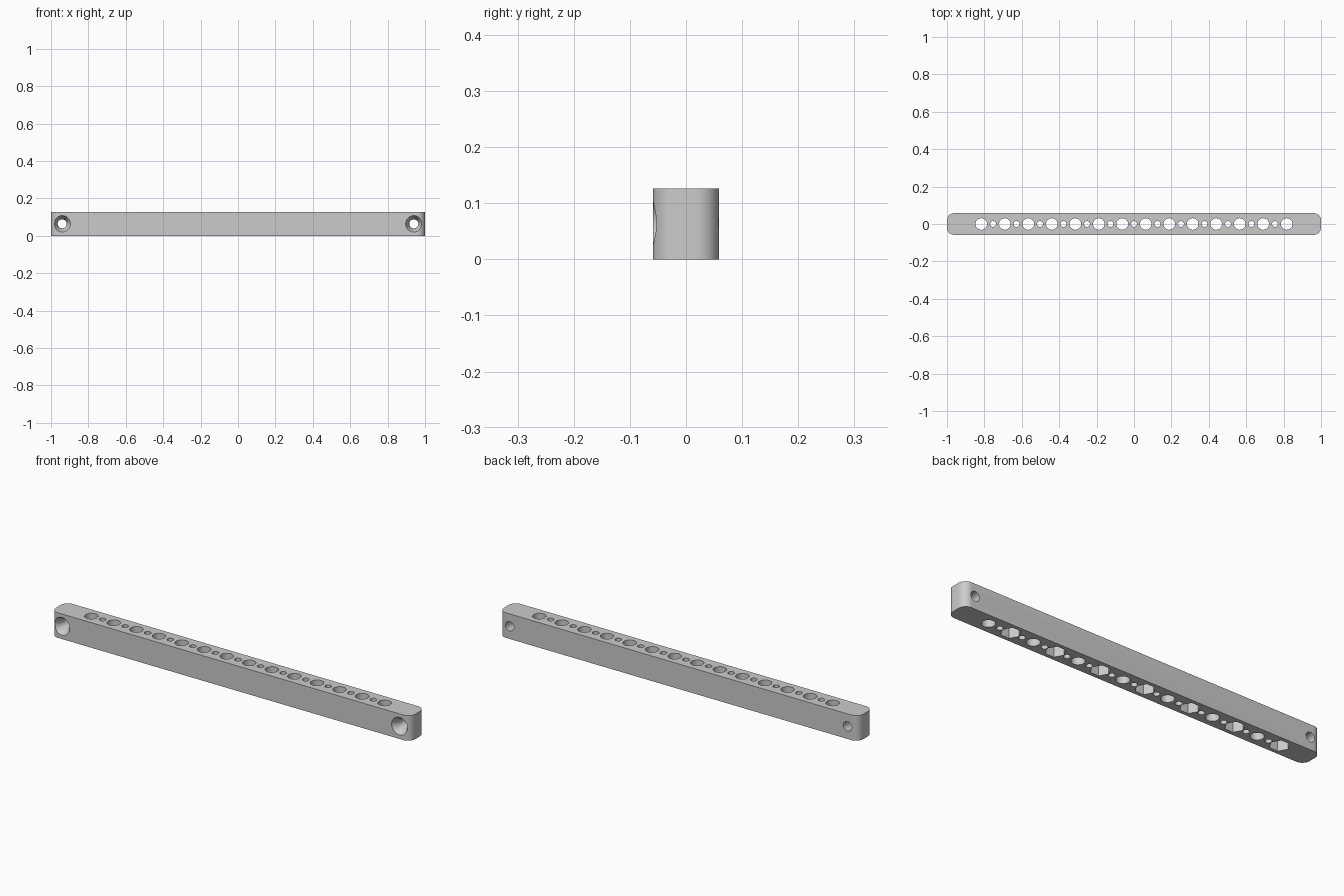
import bpy, bmesh, math
from mathutils import Matrix, Vector

cube = bpy.data.objects.get("Cube")
if cube:
    bpy.data.objects.remove(cube, do_unlink=True)

HALF_W, HEIGHT, CORNER = 0.0585, 0.126, 0.04
PITCH, COUNT = 0.1256, 14
FIRST = -PITCH * (COUNT - 1) / 2

grey = bpy.data.materials.new("plain_grey")
grey.use_nodes = True
colour = (0.6, 0.6, 0.6, 1)
grey.diffuse_color = colour
grey.node_tree.nodes["Principled BSDF"].inputs["Base Color"].default_value = colour


def make_object(name, bm):
    bmesh.ops.recalc_face_normals(bm, faces=bm.faces)
    mesh = bpy.data.meshes.new(name)
    bm.to_mesh(mesh)
    bm.free()
    mesh.materials.append(grey)
    obj = bpy.data.objects.new(name, mesh)
    bpy.context.collection.objects.link(obj)
    return obj


def stack(bm, rings, sides, matrix):
    """Closed solid of revolution from (radius, height) rings."""
    loops = []
    for r, h in rings:
        loops.append([bm.verts.new(matrix @ Vector((
            r * math.cos(math.tau * i / sides), r * math.sin(math.tau * i / sides), h)))
            for i in range(sides)])
    for a, b in zip(loops, loops[1:]):
        for i in range(sides):
            j = (i + 1) % sides
            bm.faces.new((a[i], a[j], b[j], b[i]))
    bm.faces.new(loops[0][::-1])
    bm.faces.new(loops[-1])


# Bar with rounded vertical corners
bm = bmesh.new()
outline = []
for quarter, (sx, sy) in enumerate([(1, 1), (-1, 1), (-1, -1), (1, -1)]):
    for k in range(13):
        a = math.pi / 2 * (quarter + k / 12)
        outline.append(bm.verts.new((sx * (1 - CORNER) + CORNER * math.cos(a),
                                     sy * (HALF_W - CORNER) + CORNER * math.sin(a), 0)))
base = bm.faces.new(outline)
top = bmesh.ops.extrude_face_region(bm, geom=[base])
bmesh.ops.translate(bm, vec=(0, 0, HEIGHT),
                    verts=[v for v in top["geom"] if isinstance(v, bmesh.types.BMVert)])
bar = make_object("drilled_bar", bm)

# Row of alternating large and small through holes
drills = bmesh.new()
for i in range(2 * COUNT - 1):
    radius = 0.0155 if i % 2 else 0.031
    stack(drills, [(radius, -0.1), (radius, HEIGHT + 0.1)], 32,
          Matrix.Translation((FIRST + i * PITCH / 2, 0, 0)))

# Countersunk screw hole at each end, opening to the front
for side in (-1, 1):
    m = Matrix.Translation((side * 0.94, -HALF_W, 0.064)) @ Matrix.Rotation(-math.pi / 2, 4, "X")
    stack(drills, [(0.044, -0.05), (0.044, 0), (0.024, 0.035), (0.024, 0.2)], 40, m)

# Hexagonal nut pockets under every second large hole
pockets = bmesh.new()
for i in range(0, COUNT, 2):
    stack(pockets, [(0.046, -0.05), (0.046, 0.05)], 6,
          Matrix.Translation((FIRST + i * PITCH, 0, 0)))

# Cut everything, then bake the result
cutters = [make_object("drill_cutter", drills), make_object("pocket_cutter", pockets)]
for cutter in cutters:
    cutter.hide_render = True
    mod = bar.modifiers.new(cutter.name, "BOOLEAN")
    mod.operation, mod.solver, mod.object = "DIFFERENCE", "EXACT", cutter
bpy.context.view_layer.update()
result = bpy.data.meshes.new_from_object(bar.evaluated_get(bpy.context.evaluated_depsgraph_get()))
bar.modifiers.clear()
bar.data = result
for cutter in cutters:
    bpy.data.objects.remove(cutter, do_unlink=True)

bpy.ops.object.select_all(action="DESELECT")
bar.select_set(True)
bpy.context.view_layer.objects.active = bar
bpy.ops.object.shade_smooth_by_angle(angle=math.radians(30))
